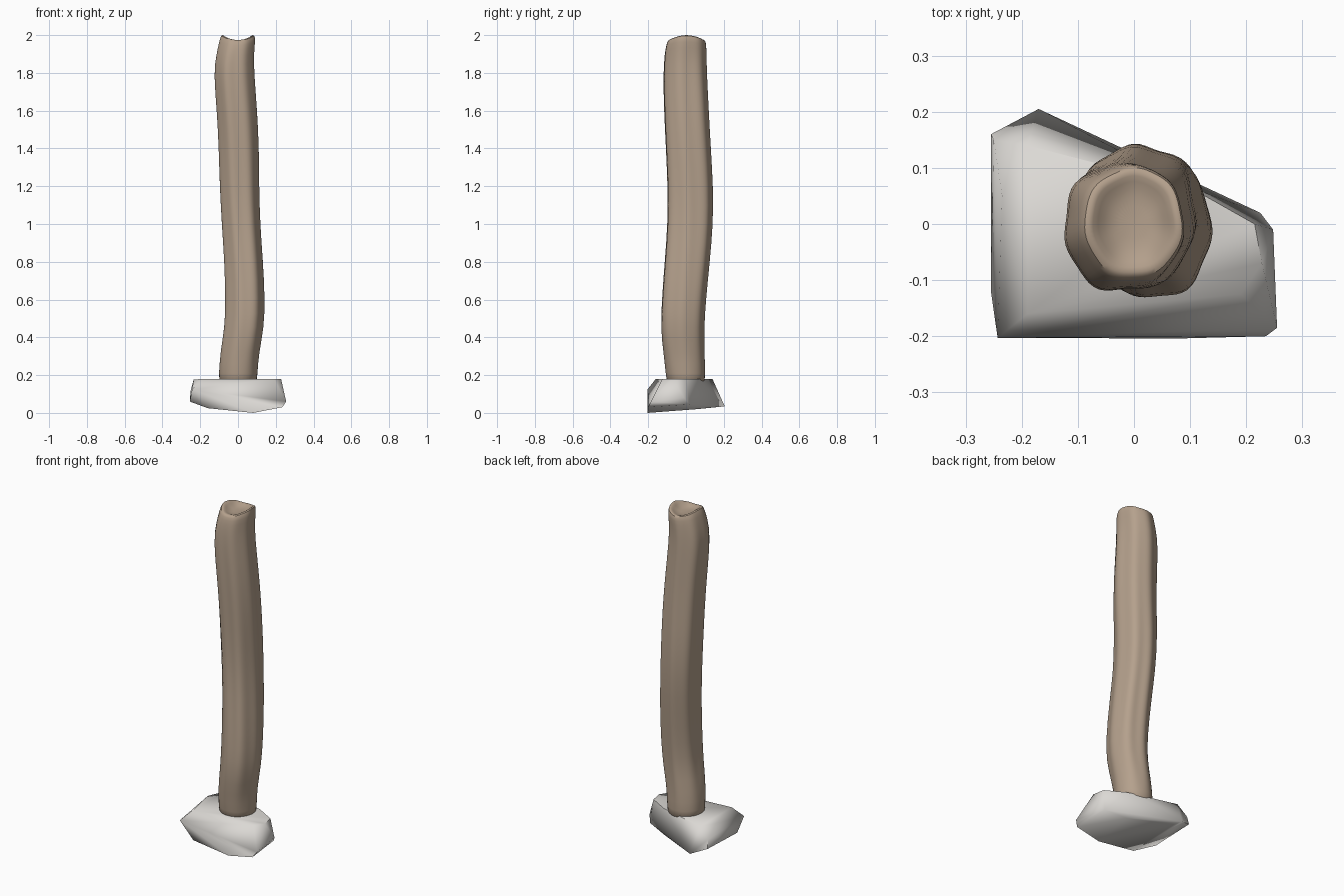
import bpy, bmesh
from math import sin, cos, pi

if "Cube" in bpy.data.objects:
    bpy.data.objects.remove(bpy.data.objects["Cube"])


def finish(name, bm, color, angle):
    bmesh.ops.recalc_face_normals(bm, faces=bm.faces)
    me = bpy.data.meshes.new(name)
    bm.to_mesh(me)
    bm.free()
    ob = bpy.data.objects.new(name, me)
    bpy.context.collection.objects.link(ob)
    mat = bpy.data.materials.new(name + "_color")
    mat.diffuse_color = (*color, 1)
    mat.use_nodes = True
    mat.node_tree.nodes["Principled BSDF"].inputs["Base Color"].default_value = mat.diffuse_color
    me.materials.append(mat)
    bpy.ops.object.select_all(action='DESELECT')
    ob.select_set(True)
    bpy.context.view_layer.objects.active = ob
    bpy.ops.object.shade_smooth_by_angle(angle=angle)
    return ob


# Stone foot: chipped rock as a convex hull of its corners
corners = [
    # flat top
    (-.235, .05, .176), (-.19, .14, .18), (.1, .065, .18), (.215, 0, .18),
    (.228, -.07, .18), (.19, -.125, .18), (0, -.14, .18), (-.19, -.16, .18),
    # widest belt
    (-.255, .16, .07), (-.25, .15, .12), (-.17, .205, .035), (.225, .02, .045),
    (.248, -.01, .08), (.255, -.185, .06), (-.243, -.203, .125), (-.255, -.12, .06),
    # underside
    (.235, -.2, .03), (.08, -.204, 0), (-.16, -.195, .025), (.1, .06, .02), (-.15, .16, .03),
]
bm = bmesh.new()
verts = [bm.verts.new(c) for c in corners]
bmesh.ops.convex_hull(bm, input=verts)
bmesh.ops.delete(bm, geom=[v for v in bm.verts if not v.link_faces], context='VERTS')
finish("stone_foot", bm, (.71, .69, .66), 1.1)

# Wooden post: crooked lumpy loft; rows are z, x range, y range, groove depth
rows = [
    (.14, -.102, .102, -.103, .102, 0), (.20, -.102, .102, -.106, .102, .005),
    (.32, -.095, .112, -.12, .099, .02), (.45, -.071, .139, -.135, .097, .035),
    (.60, -.067, .144, -.129, .107, .04), (.80, -.073, .134, -.114, .127, .045),
    (1.0, -.087, .118, -.098, .144, .045), (1.2, -.098, .112, -.098, .145, .045),
    (1.4, -.103, .112, -.107, .133, .04), (1.6, -.113, .103, -.117, .122, .04),
    (1.8, -.131, .087, -.121, .112, .04), (1.9, -.114, .085, -.114, .110, .03),
]
SIDES = 32
bm = bmesh.new()


def ring(z, x0, x1, y0, y1, depth, saddle=0):
    pts = []
    for i in range(SIDES):
        a = 2 * pi * i / SIDES
        r = 1 + depth * (cos(7 * a + .8 * z) + .7 * sin(4 * a - 1.2 * z))
        pts.append((r * cos(a), r * sin(a), z + saddle * cos(a) ** 2))
    xs, ys = [p[0] for p in pts], [p[1] for p in pts]

    def fit(v, vals, lo, hi):
        return lo + (v - min(vals)) / (max(vals) - min(vals)) * (hi - lo)
    return [bm.verts.new((fit(x, xs, x0, x1), fit(y, ys, y0, y1), h)) for x, y, h in pts]


rings = [ring(*r) for r in rows]
# Rounded saddle rim, then the shallow hollow in the top
rings.append(ring(1.95, -.099, .092, -.104, .108, .02, .02))
rings.append(ring(1.974, -.089, .089, -.095, .103, .02, .029))
rings.append(ring(1.975, -.074, .072, -.078, .088, .02, .024))
rings.append(ring(1.964, -.055, .053, -.058, .066, .01, .01))
rings.append(ring(1.96, -.025, .025, -.025, .03, 0, 0))
for lo, hi in zip(rings, rings[1:]):
    for i in range(SIDES):
        j = (i + 1) % SIDES
        bm.faces.new((lo[i], lo[j], hi[j], hi[i]))
bm.faces.new(rings[-1])
bm.faces.new(rings[0][::-1])
post = finish("wooden_post", bm, (.46, .355, .265), 1.3)
sub = post.modifiers.new("smooth", 'SUBSURF')
sub.levels = sub.render_levels = 1
